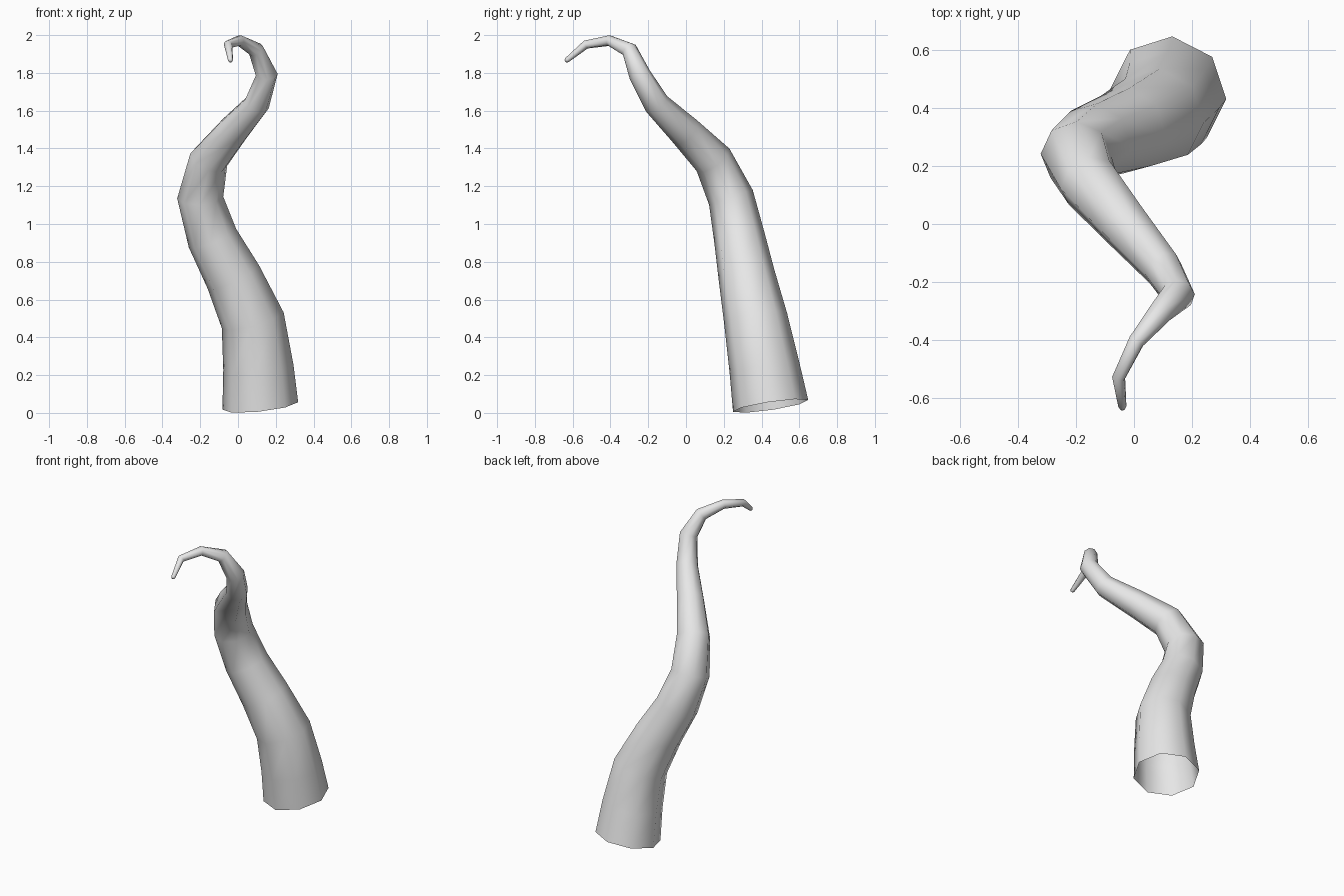
import bpy, bmesh, math
from mathutils import Vector

if "Cube" in bpy.data.objects:
    bpy.data.objects.remove(bpy.data.objects["Cube"])

SIDES = 8
# Centre line and radius of each ring, from base to tip: x, y, z, r
RINGS = [
    (0.118, 0.448, 0.037, 0.202),
    (0.108, 0.415, 0.24, 0.187),
    (0.078, 0.37, 0.49, 0.170),
    (-0.025, 0.322, 0.72, 0.151),
    (-0.135, 0.283, 0.925, 0.136),
    (-0.20, 0.238, 1.14, 0.122),
    (-0.155, 0.143, 1.34, 0.105),
    (-0.03, -0.005, 1.49, 0.087),
    (0.10, -0.155, 1.635, 0.069),
    (0.152, -0.245, 1.79, 0.058),
    (0.095, -0.30, 1.922, 0.043),
    (0.008, -0.405, 1.971, 0.029),
    (-0.053, -0.53, 1.95, 0.023),
    (-0.040, -0.630, 1.868, 0.014),
    (-0.039, -0.638, 1.861, 0.008),
]

grey = bpy.data.materials.new("light grey")
grey.diffuse_color = (0.8, 0.8, 0.8, 1)
grey.use_nodes = True
grey.node_tree.nodes["Principled BSDF"].inputs["Base Color"].default_value = grey.diffuse_color

# Tentacle: rings swept along the centre line without twisting
centres = [Vector(r[:3]) for r in RINGS]
bm = bmesh.new()
side = Vector((math.cos(math.radians(-4)), math.sin(math.radians(-4)), 0))
loops = []
for i, c in enumerate(centres):
    if i == 0:
        tangent = Vector((-0.11, -0.15, 1)).normalized()
    else:
        tangent = (c - centres[i - 1]).normalized()
        if i < len(centres) - 1:
            tangent = (tangent + (centres[i + 1] - c).normalized()).normalized()
    side = (side - tangent * side.dot(tangent)).normalized()
    up = tangent.cross(side)
    loop = []
    for k in range(SIDES):
        a = 2 * math.pi * k / SIDES
        loop.append(bm.verts.new(c + (side * math.cos(a) + up * math.sin(a)) * RINGS[i][3]))
    loops.append(loop)
for lower, upper in zip(loops, loops[1:]):
    for k in range(SIDES):
        n = (k + 1) % SIDES
        bm.faces.new((lower[k], lower[n], upper[n], upper[k]))

# Closed tip, the base stays open
bm.faces.new(loops[-1])
for f in bm.faces:
    f.smooth = True

mesh = bpy.data.meshes.new("tentacle")
bm.to_mesh(mesh)
bm.free()
mesh.materials.append(grey)
tentacle = bpy.data.objects.new("tentacle", mesh)
bpy.context.collection.objects.link(tentacle)
